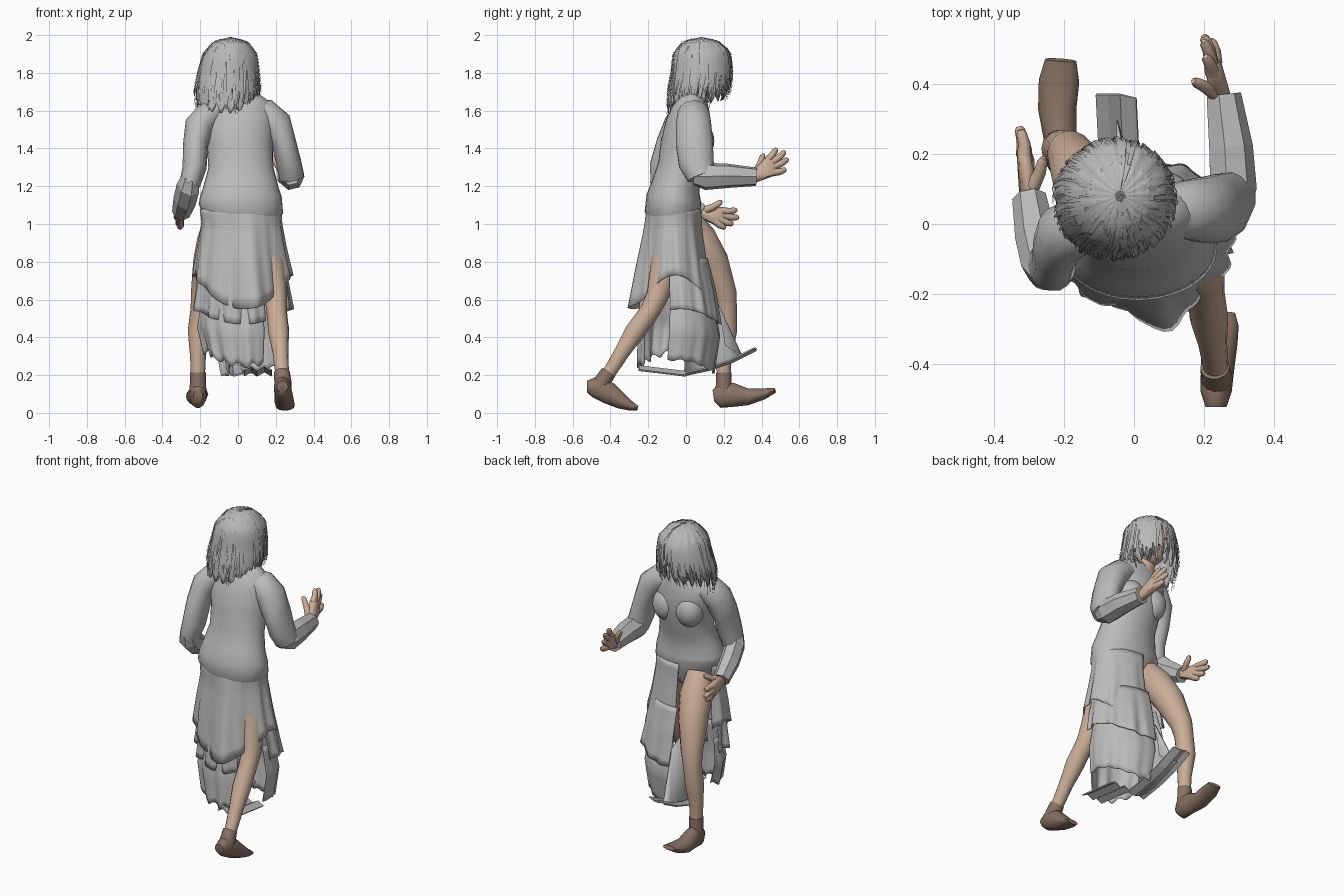
import bpy, bmesh, math, random
from mathutils import Vector

random.seed(4)
if "Cube" in bpy.data.objects:
    bpy.data.objects.remove(bpy.data.objects["Cube"])


def material(name, r, g, b):
    m = bpy.data.materials.new(name)
    m.use_nodes = True
    m.diffuse_color = (r, g, b, 1)
    node = m.node_tree.nodes["Principled BSDF"]
    node.inputs["Base Color"].default_value = (r, g, b, 1)
    node.inputs["Roughness"].default_value = 0.8
    return m


CLOTH = material("grey cloth", 0.5, 0.5, 0.5)
HAIR = material("grey hair", 0.48, 0.48, 0.48)
SKIN = material("skin", 0.59, 0.42, 0.31)
FEET = material("brown feet", 0.25, 0.17, 0.13)


def finish(name, bm, mat, smooth=True, thick=0):
    bmesh.ops.recalc_face_normals(bm, faces=bm.faces)
    me = bpy.data.meshes.new(name)
    bm.to_mesh(me)
    bm.free()
    ob = bpy.data.objects.new(name, me)
    bpy.context.collection.objects.link(ob)
    me.materials.append(mat)
    if smooth:
        bpy.ops.object.select_all(action='DESELECT')
        ob.select_set(True)
        bpy.context.view_layer.objects.active = ob
        bpy.ops.object.shade_smooth_by_angle(angle=math.radians(50))
    if thick:
        ob.modifiers.new("thickness", 'SOLIDIFY').thickness = thick


def bridge(bm, rings, closed=True):
    for r0, r1 in zip(rings, rings[1:]):
        n = len(r0)
        for i in range(n if closed else n - 1):
            j = (i + 1) % n
            bm.faces.new((r0[i], r0[j], r1[j], r1[i]))


def tube(name, mat, rows, ref=(1, 0, 0), sides=14, smooth=True, bm=None):
    """Rows of (x, y, z, half width along ref, half depth)."""
    own = bm is None
    bm = bm or bmesh.new()
    pts = [Vector(r[:3]) for r in rows]
    rings = []
    for k, r in enumerate(rows):
        tan = (pts[min(k + 1, len(pts) - 1)] - pts[max(k - 1, 0)]).normalized()
        depth = tan.cross(Vector(ref)).normalized()
        side = depth.cross(tan)
        a, b = r[3], r[-1]
        rings.append([bm.verts.new(pts[k] + side * a * math.cos(t) + depth * b * math.sin(t))
                      for t in (math.tau * i / sides for i in range(sides))])
    bridge(bm, rings)
    bm.faces.new(rings[0])
    bm.faces.new(rings[-1])
    if own:
        finish(name, bm, mat, smooth)


def ball(name, mat, centre, scale):
    bm = bmesh.new()
    bmesh.ops.create_uvsphere(bm, u_segments=20, v_segments=12, radius=1)
    for v in bm.verts:
        v.co = Vector(centre) + Vector(p * s for p, s in zip(v.co, scale))
    finish(name, bm, mat)


def sample(rows, t):
    """Blend the ellipse rows at fraction t from the first to the last."""
    f = min(max(t, 0), 1) * (len(rows) - 1)
    k = min(int(f), len(rows) - 2)
    return [a + (b - a) * (f - k) for a, b in zip(rows[k], rows[k + 1])]


def drape(name, mat, start, end, rows, hem, fold=0.0, folds=11, steps=72, levels=10, ridge=0.0):
    """Open sheet hung around ellipse rows of (z, cx, cy, rx, ry)."""
    bm = bmesh.new()
    top, low = rows[0][0], rows[-1][0]
    rings = []
    for k in range(levels + 1):
        t = k / levels
        z, cx, cy, rx, ry = sample(rows, t)
        ring = []
        for i in range(steps + 1):
            a = math.radians(start + (end - start) * i / steps)
            wave = 1 + fold * t * (math.sin(folds * a) + 0.5 * math.sin(folds * 1.7 * a + 1))
            wave += ridge * t * max(0, math.cos(a + 1.35)) ** 40
            zz = top - (top - z) * (top - hem(a)) / (top - low)
            ring.append(bm.verts.new((cx + rx * wave * math.cos(a), cy + ry * wave * math.sin(a), zz)))
        rings.append(ring)
    bridge(bm, rings, closed=False)
    finish(name, bm, mat, thick=0.005)


# Bodice with sloping shoulders, hips and bust
torso = [(-.02, -.03, .93, .07, .06), (0, -.05, 1.0, .17, .12), (.015, -.07, 1.08, .225, .15),
         (.015, -.065, 1.14, .217, .145), (.015, -.055, 1.2, .198, .128), (.015, -.03, 1.3, .172, .12),
         (.01, 0, 1.42, .175, .135), (0, .015, 1.54, .19, .12), (-.01, .03, 1.62, .18, .095),
         (-.02, .04, 1.66, .125, .075), (-.03, .05, 1.685, .06, .055)]
tube("bodice", CLOTH, torso, sides=28)
for side, x in (("left", .085), ("right", -.075)):
    ball(side + "_bust", CLOTH, (x, .07, 1.44), (.085, .08, .1))

# Sleeves: smooth upper arms, faceted towards the cuffs
tube("raised_upper_sleeve", CLOTH, [(.07, .035, 1.6, .06, .07), (.14, .04, 1.585, .08, .085),
     (.2, .04, 1.53, .085, .095), (.245, .045, 1.42, .066, .1), (.27, .055, 1.32, .066, .095),
     (.285, .08, 1.25, .066, .075)], (.9, 0, .45))
tube("raised_forearm_sleeve", CLOTH, [(.28, .04, 1.25, .05, .045), (.282, .1, 1.252, .07, .074),
     (.275, .22, 1.255, .066, .066), (.255, .37, 1.25, .052, .05)], (1, .1, 0), 7, False)
tube("lowered_upper_sleeve", CLOTH, [(-.08, .02, 1.6, .06, .07), (-.15, 0, 1.58, .08, .085),
     (-.205, -.03, 1.52, .078, .09), (-.225, -.07, 1.42, .066, .09), (-.23, -.11, 1.3, .064, .085),
     (-.255, -.12, 1.21, .055, .07)], (.95, 0, -.2))
tube("lowered_forearm_sleeve", CLOTH, [(-.25, -.15, 1.25, .045, .05), (-.262, -.12, 1.2, .06, .075),
     (-.28, -.04, 1.13, .06, .07), (-.3, .075, 1.06, .05, .05)], (.9, .3, .2), 7, False)


# Hands: hulled palm with five jointed fingers
def hand(name, wrist, tips, thumb):
    wrist = Vector(wrist)
    bm = bmesh.new()
    roots = [wrist.lerp(Vector(t), .58) for t in tips]
    for p, r in [(wrist, .032)] + [(p, .021) for p in roots]:
        ico = bmesh.ops.create_icosphere(bm, subdivisions=1, radius=r)
        for v in ico["verts"]:
            v.co += p
    hull = bmesh.ops.convex_hull(bm, input=bm.verts)
    inner = {g for g in hull["geom_interior"] + hull["geom_unused"] if isinstance(g, bmesh.types.BMVert)}
    bmesh.ops.delete(bm, geom=list(inner), context='VERTS')
    for root, tip in zip(roots + [wrist.lerp(Vector(thumb), .25)], tips + [thumb]):
        tip = Vector(tip)
        mid = root.lerp(tip, .5) + Vector((.005, 0, -.005))
        end = mid.lerp(tip, .75)
        tube(name, SKIN, [(*root, .021), (*mid, .018), (*end, .015), (*tip, .008)], (1, .1, .1), 8, bm=bm)
    finish(name, bm, SKIN)


hand("raised_hand", (.25, .365, 1.25), [(.22, .53, 1.29), (.2, .54, 1.345), (.2, .525, 1.385),
     (.205, .48, 1.4)], (.17, .41, 1.37))
hand("lowered_hand", (-.3, .08, 1.06), [(-.325, .27, 1.075), (-.33, .28, 1.035), (-.32, .25, 1.0),
     (-.31, .21, .98)], (-.26, .19, 1.12))

# Legs
tube("front_leg", SKIN, [(-.1, .0, 1.02, .08), (-.12, .07, .92, .095), (-.15, .14, .8, .088),
     (-.185, .205, .63, .065), (-.195, .215, .55, .056), (-.21, .215, .43, .056),
     (-.212, .2, .3, .042), (-.212, .2, .17, .036)])
tube("back_leg", SKIN, [(.11, -.06, .98, .09), (.17, -.11, .78, .08), (.2, -.15, .62, .06),
     (.205, -.19, .54, .054), (.215, -.27, .43, .055), (.225, -.34, .32, .042),
     (.235, -.42, .19, .035)])

# Feet with ankle cuffs
tube("front_foot", FEET, [(-.212, .145, .09, .025, .03), (-.212, .18, .095, .045, .07),
     (-.212, .25, .095, .048, .065), (-.22, .33, .085, .055, .045), (-.215, .41, .1, .058, .03),
     (-.21, .47, .12, .045, .014)])
tube("front_ankle", FEET, [(-.212, .2, .1, .045), (-.212, .2, .16, .043), (-.212, .2, .215, .042)])
tube("back_foot", FEET, [(.235, -.525, .14, .03, .03), (.235, -.48, .14, .045, .06),
     (.24, -.41, .105, .048, .06), (.245, -.34, .06, .052, .042), (.25, -.29, .035, .05, .025),
     (.25, -.255, .025, .04, .012)])
tube("back_ankle", FEET, [(.238, -.46, .13, .045), (.237, -.44, .17, .045), (.232, -.41, .215, .042)])

# Three skirt tiers, open over the front leg and slit for the back leg
upper = [(1.08, .015, -.065, .218, .145), (.98, .02, -.062, .212, .15),
         (.8, .02, -.06, .235, .175), (.62, .025, -.055, .26, .195)]
drape("upper_skirt", CLOTH, -205, 95, upper, lambda a: .55 + .18 * math.cos(a) ** 2, .035, ridge=.35)
middle = [(.82, .02, -.05, .21, .165), (.65, .025, -.04, .24, .195), (.45, .03, -.03, .26, .215)]
lower = [(.62, .025, -.04, .215, .185), (.42, .03, -.035, .24, .215), (.24, .04, -.05, .21, .2)]
for part, a0, a1, fold, low in (("side", -14, 100, .015, .21), ("rear", -188, -62, .045, .25)):
    drape("middle_skirt_" + part, CLOTH, a0, a1, middle,
          lambda a: .47 + .08 * math.cos(a) ** 2, fold + .015, 13, 48)
    drape("lower_skirt_" + part, CLOTH, a0, a1, lower,
          lambda a: low + .07 * math.cos(a) ** 2 + fold * .3 * math.sin(17 * a), fold, 12, 48)

# Hem swept forward between the legs, inner panel and folded hem
bm = bmesh.new()
rings = [[bm.verts.new((x + .05 * (.37 - y), y - .25 * max(0, x + .04), z + .012 * (i % 2))) for i, x in
          enumerate((-.11, -.075, -.04, .005))]
         for y, z in ((-.02, .2), (.12, .23), (.24, .27), (.37, .335))]
bridge(bm, rings, closed=False)
finish("forward_hem", bm, CLOTH, False, .008)
bm = bmesh.new()
rings = [[bm.verts.new((x, y, z)) for y, z in ((-.01, .2), (.12, .23), (.23, .27), (.3, .3))]
         for x in (-.07, -.05)]
rings.append([bm.verts.new((-.02, y, z)) for y, z in ((0, .62), (.1, .62), (.17, .58), (.21, .36))])
bridge(bm, rings, closed=False)
finish("inner_panel", bm, CLOTH, True, .005)
bm = bmesh.new()
rings = [[bm.verts.new((x, y, .2 + .022 * (i % 2) - .12 * y)) for i, x in
          enumerate((.03, .07, .1, .14, .18))] for y in (-.25, -.12, .0)]
bridge(bm, rings, closed=False)
finish("folded_hem", bm, CLOTH, False, .008)

# Neck and bowed head
tube("neck", SKIN, [(-.025, .05, 1.63, .075, .065), (-.035, .065, 1.69, .052), (-.045, .08, 1.78, .05)])
ball("head", SKIN, (-.045, .1, 1.81), (.09, .115, .125))
ball("nose", SKIN, (-.01, .215, 1.78), (.015, .02, .025))

# Hair: closed crown, shell with a narrow gap over the face, loose ragged locks
hair = [(1.99, -.04, .08, .002, .002), (1.965, -.04, .08, .085, .09), (1.9, -.042, .085, .135, .145),
        (1.8, -.05, .085, .155, .155), (1.7, -.055, .07, .17, .162), (1.6, -.065, .05, .155, .15)]
drape("hair_crown", HAIR, 0, 360, hair[:3], lambda a: 1.88)
drape("hair", HAIR, 82, 430, hair,
      lambda a: 1.645 + .035 * math.sin(a) + .025 * math.sin(19 * a), .018, 23, 120, 16)
bm = bmesh.new()
for _ in range(280):
    a = random.uniform(0, math.tau)
    puff = random.uniform(1.01, 1.08)
    reach = random.uniform(.75, 1.06 if math.sin(a) < .3 else .92)
    begin = random.uniform(.08, .4)
    width = random.uniform(.03, .07)
    twist = random.uniform(-.25, .25)
    rings = []
    for k in range(8):
        t = begin + (reach - begin) * k / 7
        z, cx, cy, rx, ry = sample(hair, t)
        z -= max(0, t - 1) * .5
        w = width * (1 - .85 * k / 7)
        rings.append([bm.verts.new((cx + rx * puff * math.cos(a + twist * t + s * w),
                                    cy + ry * puff * math.sin(a + twist * t + s * w), z + .004))
                      for s in (-1, 1)])
    bridge(bm, rings, closed=False)
finish("loose_locks", bm, HAIR)
